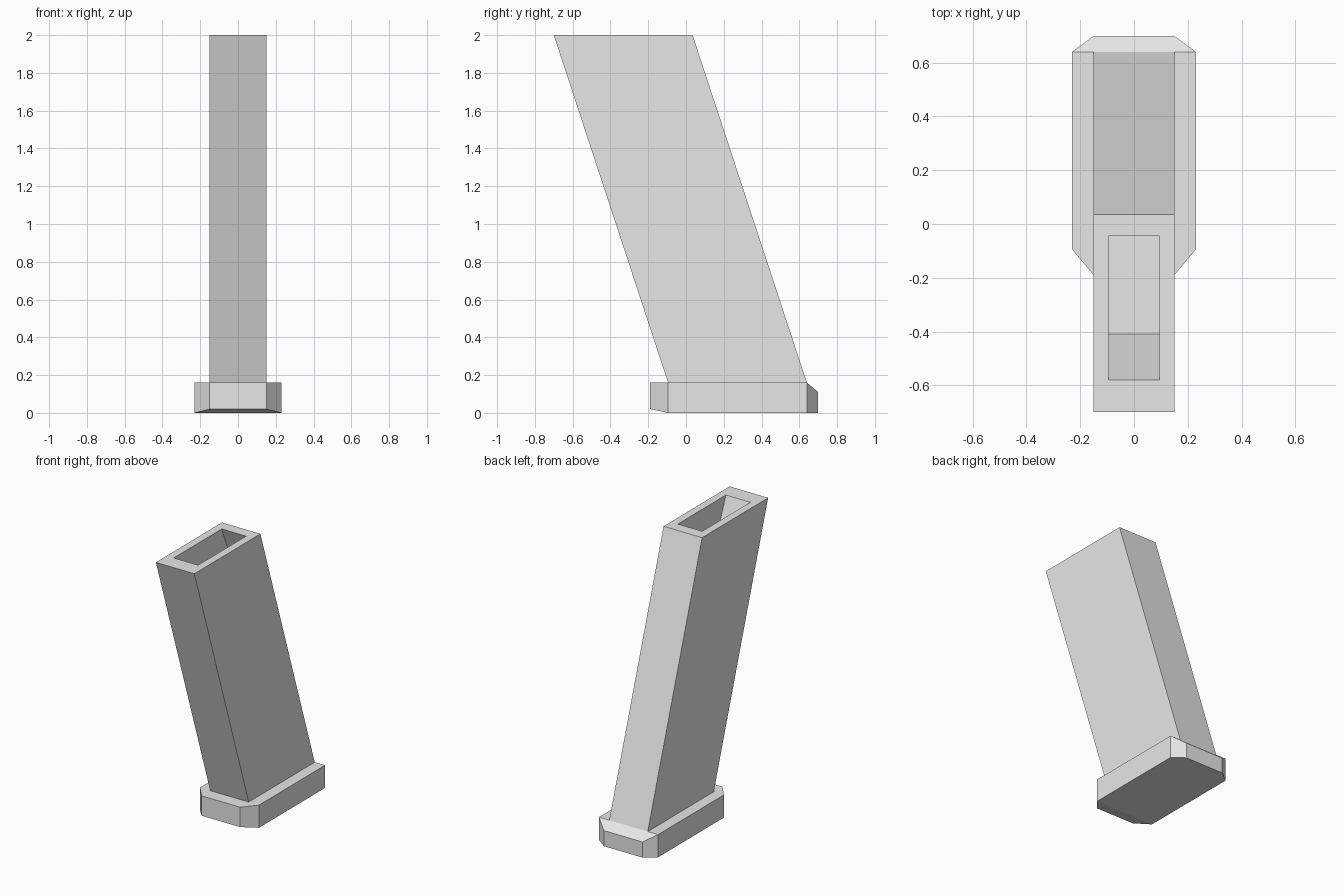
import bpy
import bmesh

cube = bpy.data.objects.get("Cube")
if cube:
    bpy.data.objects.remove(cube, do_unlink=True)

grey = bpy.data.materials.new("light_grey")
grey.use_nodes = True
colour = (0.8, 0.8, 0.8, 1)
grey.diffuse_color = colour
grey.node_tree.nodes["Principled BSDF"].inputs["Base Color"].default_value = colour


def loft(name, lower, upper):
    """Closed solid between two matching outlines."""
    bm = bmesh.new()
    a = [bm.verts.new(p) for p in lower]
    b = [bm.verts.new(p) for p in upper]
    bm.faces.new(a[::-1])
    top = bm.faces.new(b)
    n = len(a)
    for i in range(n):
        j = (i + 1) % n
        bm.faces.new((a[i], a[j], b[j], b[i]))
    bmesh.ops.recalc_face_normals(bm, faces=bm.faces)
    return bm, top


def finish(name, bm):
    mesh = bpy.data.meshes.new(name)
    bm.to_mesh(mesh)
    bm.free()
    mesh.materials.append(grey)
    obj = bpy.data.objects.new(name, mesh)
    bpy.context.collection.objects.link(obj)
    return obj


def rect(half_width, front, back, z):
    return [(-half_width, front, z), (half_width, front, z),
            (half_width, back, z), (-half_width, back, z)]


def base_outline(z_front, z_mid, z_back):
    right = [(0.15, -0.19, z_front), (0.23, -0.095, z_mid),
             (0.23, 0.64, z_mid), (0.15, 0.70, z_back)]
    return right + [(-x, y, z) for x, y, z in reversed(right)]


# Slanted body with a blind pocket sunk along the slant
body, top = loft("body", rect(0.15, -0.095, 0.64, 0.16), rect(0.15, -0.70, 0.035, 2))
bmesh.ops.inset_region(body, faces=[top], thickness=0.055)
for v, p in zip(top.verts, rect(0.095, -0.58, -0.045, 2)):
    v.co = p
pocket = bmesh.ops.extrude_face_region(body, geom=[top])
floor_verts = [g for g in pocket["geom"] if isinstance(g, bmesh.types.BMVert)]
bmesh.ops.translate(body, verts=floor_verts, vec=(0, 0.17, -0.425))
if top.is_valid:
    bmesh.ops.delete(body, geom=[top], context="FACES_ONLY")
bmesh.ops.recalc_face_normals(body, faces=body.faces)
finish("body", body)

# Base plate: chamfered corners, front lip raised below, back sloped above
plate, lid = loft("base_plate", base_outline(0.02, 0, 0), base_outline(0.16, 0.16, 0.11))
bmesh.ops.connect_verts(plate, verts=[v for v in lid.verts if abs(v.co.y - 0.64) < 0.01])
under = next(f for f in plate.faces if len(f.verts) == 8)
bmesh.ops.connect_verts(plate, verts=[v for v in under.verts if abs(v.co.y + 0.095) < 0.01])
finish("base_plate", plate)
